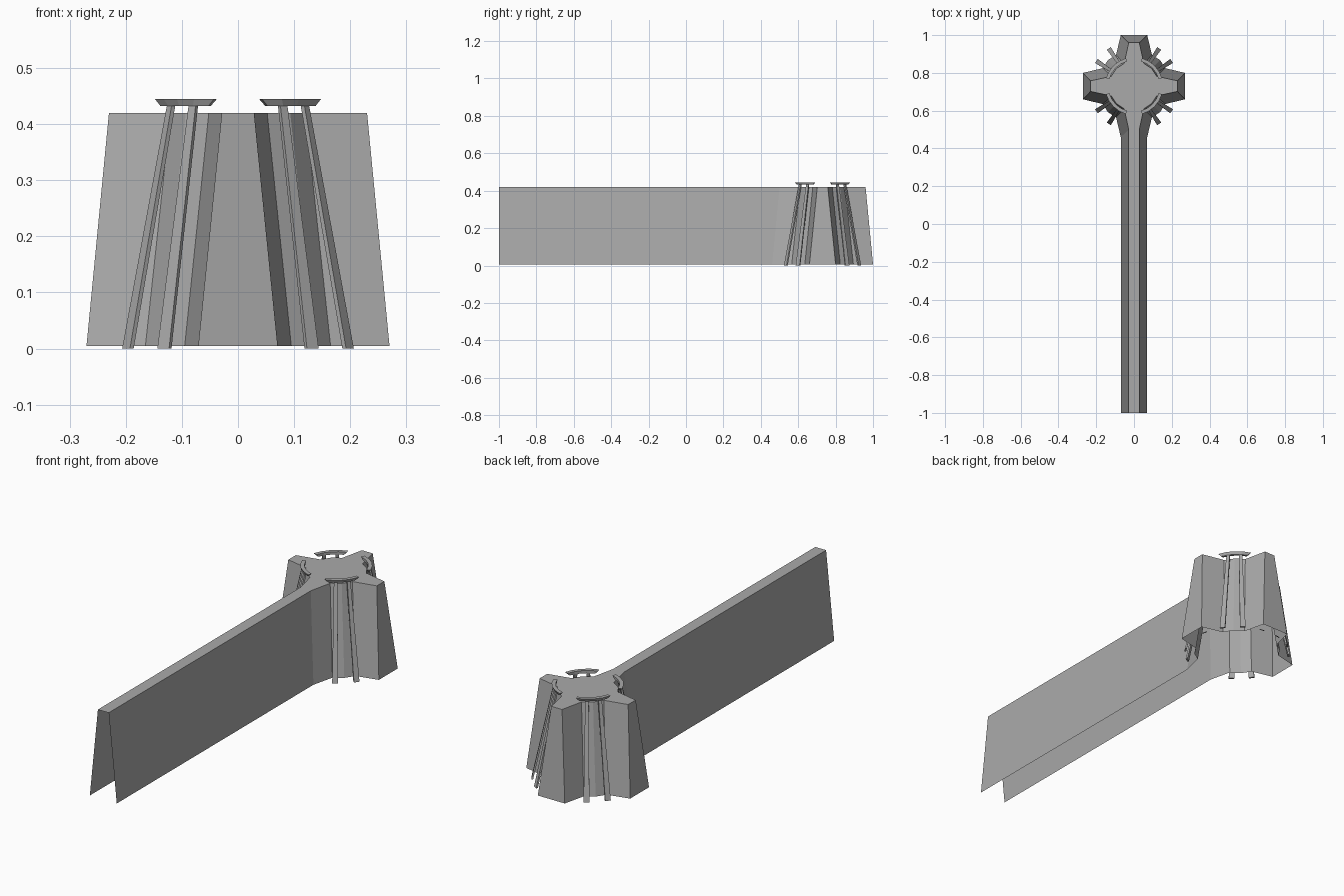
import bpy
import bmesh
from math import cos, sin, radians

if "Cube" in bpy.data.objects:
    bpy.data.objects.remove(bpy.data.objects["Cube"], do_unlink=True)

CENTRE = 0.73   # tower axis along y

grey = bpy.data.materials.new("plain_grey")
grey.use_nodes = True
grey.diffuse_color = (0.4, 0.4, 0.4, 1)
grey.node_tree.nodes["Principled BSDF"].inputs["Base Color"].default_value = grey.diffuse_color


def finish(name, bm, solid=True):
    if solid:
        bmesh.ops.recalc_face_normals(bm, faces=bm.faces)
    mesh = bpy.data.meshes.new(name)
    bm.to_mesh(mesh)
    bm.free()
    mesh.materials.append(grey)
    obj = bpy.data.objects.new(name, mesh)
    bpy.context.collection.objects.link(obj)
    return obj


def polar(r, deg, z, side=0.0):
    """Point around the tower axis, shifted sideways along the tangent."""
    a = radians(deg)
    return (r * cos(a) - side * sin(a), CENTRE + r * sin(a) + side * cos(a), z)


def loft(bm, sections):
    """Skin closed rings of equal length and cap both ends."""
    rings = [[bm.verts.new(p) for p in s] for s in sections]
    n = len(rings[0])
    for low, high in zip(rings, rings[1:]):
        for i in range(n):
            j = (i + 1) % n
            bm.faces.new((low[i], low[j], high[j], high[i]))
    bm.faces.new(rings[0][::-1])
    bm.faces.new(rings[-1])


# Cross-shaped tower and long wall: one battered shell, open below and at the wall end
def outline(half, reach, near, far, mid, z):
    quarter = [(half, -reach), (near, -far), (mid, -mid), (far, -near), (reach, -half)]
    pts = []
    for _ in range(4):
        pts += [(x, CENTRE + y, z) for x, y in quarter]
        quarter = [(-y, x) for x, y in quarter]
    return pts + [(-half, -1, z), (half, -1, z)]


bm = bmesh.new()
base = [bm.verts.new(p) for p in outline(0.07, 0.27, 0.095, 0.165, 0.138, 0.005)]
top = [bm.verts.new(p) for p in outline(0.028, 0.23, 0.052, 0.12, 0.093, 0.42)]
bm.faces.new(top)
count = len(base)
for i in range(count):
    j = (i + 1) % count
    if i != count - 2:
        bm.faces.new((base[i], base[j], top[j], top[i]))
finish("tower_and_wall", bm, solid=False)


# Leaning legs, a pair in each corner between the arms
def leg_section(r, deg, z, width, depth):
    w, d = width / 2, depth / 2
    return [polar(r + a, deg, z, b) for a, b in ((-d, -w), (d, -w), (d, w), (-d, w))]


for corner in range(4):
    for n, offset in enumerate((33.75, 56.25)):
        deg = corner * 90 + offset
        bm = bmesh.new()
        loft(bm, [leg_section(0.236, deg, 0, 0.025, 0.008),
                  leg_section(0.143, deg, 0.435, 0.015, 0.008)])
        finish(f"leg_{corner + 1}_{n + 1}", bm)

# Curved caps resting on each leg pair, flaring upwards
STEPS = 4
for corner in range(4):
    bm = bmesh.new()
    sections = []
    for i in range(STEPS + 1):
        t = 2 * i / STEPS - 1
        mid = corner * 90 + 45
        low, high = mid + 24 * t, mid + 29 * t
        sections.append([polar(0.136, low, 0.432), polar(0.148, low, 0.432),
                         polar(0.154, high, 0.445), polar(0.136, high, 0.445)])
    loft(bm, sections)
    finish(f"cap_{corner + 1}", bm)

# Small flat footings at ground level under the arms
for n, deg in enumerate((11.25, 78.75, 101.25)):
    bm = bmesh.new()
    ring = leg_section(0.236, deg, 0, 0.025, 0.006)
    bm.faces.new([bm.verts.new(p) for p in ring])
    finish(f"footing_{n + 1}", bm, solid=False)
